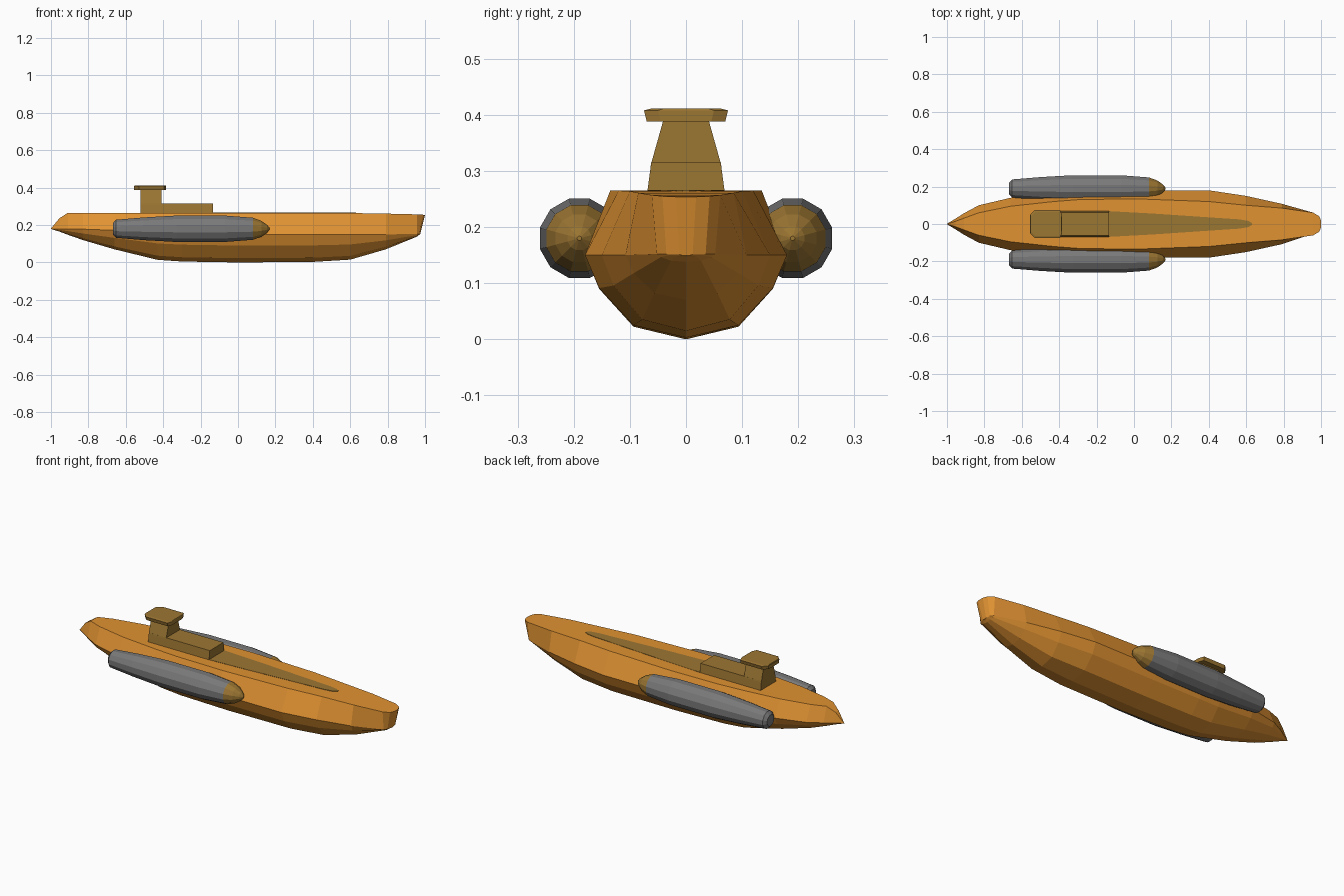
import bpy, bmesh, math

if "Cube" in bpy.data.objects:
    bpy.data.objects.remove(bpy.data.objects["Cube"])


def material(name, rgb):
    m = bpy.data.materials.new(name)
    m.diffuse_color = (*rgb, 1)
    m.use_nodes = True
    m.node_tree.nodes["Principled BSDF"].inputs["Base Color"].default_value = m.diffuse_color
    return m


ORANGE = material("hull orange", (0.75, 0.29, 0.032))
GOLD = material("dark gold", (0.33, 0.18, 0.032))
GREY = material("pod grey", (0.19, 0.19, 0.19))


def loft(name, rings, mats, rule=None):
    """Skin closed rings of equal length, cap both ends."""
    bm = bmesh.new()
    loops = [[bm.verts.new(p) for p in ring] for ring in rings]
    n = len(loops[0])
    for a, b in zip(loops, loops[1:]):
        for i in range(n):
            j = (i + 1) % n
            bm.faces.new((a[i], a[j], b[j], b[i]))
    bm.faces.new(loops[0][::-1])
    bm.faces.new(loops[-1])
    bmesh.ops.remove_doubles(bm, verts=bm.verts, dist=0.0002)
    bmesh.ops.recalc_face_normals(bm, faces=bm.faces)
    if rule:
        for f in bm.faces:
            f.material_index = rule(f.calc_center_median())
    me = bpy.data.meshes.new(name)
    bm.to_mesh(me)
    bm.free()
    ob = bpy.data.objects.new(name, me)
    for m in mats:
        me.materials.append(m)
    bpy.context.collection.objects.link(ob)
    return ob


# Hull stations: x, keel z, chine y, chine z, deck y, deck z, rake
stations = [
    (-1.0, 0.179, 0.001, 0.18, 0.0005, 0.181, 0),
    (-0.955, 0.165, 0.028, 0.18, 0.014, 0.236, 0),
    (-0.91, 0.148, 0.057, 0.18, 0.031, 0.265, 0),
    (-0.83, 0.12, 0.10, 0.178, 0.06, 0.265, 0),
    (-0.66, 0.07, 0.14, 0.172, 0.095, 0.265, 0),
    (-0.43, 0.014, 0.165, 0.16, 0.12, 0.265, 0),
    (-0.30, 0.005, 0.175, 0.155, 0.13, 0.265, 0),
    (0.0, 0.0, 0.18, 0.15, 0.135, 0.265, 0),
    (0.40, 0.003, 0.18, 0.15, 0.12, 0.265, 0),
    (0.60, 0.015, 0.15, 0.15, 0.10, 0.264, 0),
    (0.79, 0.07, 0.108, 0.15, 0.085, 0.261, 0),
    (0.957, 0.138, 0.052, 0.152, 0.061, 0.257, 0),
    (0.99, 0.147, 0.035, 0.152, 0.042, 0.255, 0.02),
    (1.0, 0.149, 0.012, 0.152, 0.018, 0.254, 0.025),
]


def hull_ring(x, k, yc, zc, yd, zd, rake):
    h = zc - k
    side = [(0.52 * yc, k + 0.15 * h), (0.86 * yc, k + 0.6 * h),
            (yc, zc), (yd, zd)]
    pts = [(0, k)] + side + [(-y, z) for y, z in reversed(side)]
    return [(x - rake * (zd - z) / 0.1, y, z) for y, z in pts]


loft("hull", [hull_ring(*s) for s in stations], [ORANGE])


def plan_ring(outline, z, grow=0.0):
    """Mirror a half plan outline (x, y) in y at height z."""
    half = [(x, y + grow) for x, y in outline]
    return ([(x, y, z) for x, y in half] +
            [(x, -y, z) for x, y in reversed(half)])


# Tapered deck strip, a thin plate
strip = [(-0.14, 0.069), (0.1, 0.056), (0.35, 0.039), (0.56, 0.025),
         (0.61, 0.017), (0.63, 0.006)]
loft("deck_strip", [plan_ring(strip, 0.26), plan_ring(strip, 0.2665)], [GOLD])

# Tower base, column and roof plate
base = [(-0.52, 0.062), (-0.135, 0.062)]
loft("tower_base", [plan_ring(base, 0.255, 0.008), plan_ring(base, 0.315)], [GOLD])
column = [(-0.52, 0.04), (-0.41, 0.04)]
loft("tower_column", [plan_ring(column, 0.31, 0.023), plan_ring(column, 0.392)], [GOLD])
roof = [(-0.555, 0.045), (-0.53, 0.07), (-0.395, 0.07), (-0.385, 0.045)]
loft("tower_roof", [plan_ring(roof, 0.388), plan_ring(roof, 0.408, 0.005),
                    plan_ring([(x * 0.98 - 0.009, y * 0.9) for x, y in roof], 0.411)], [GOLD])

# Side pods: twelve-sided spindles with gold noses
pod = [(-0.668, 0.032), (-0.652, 0.05), (-0.50, 0.063), (-0.33, 0.073),
       (-0.07, 0.073), (0.08, 0.061), (0.125, 0.044), (0.155, 0.022), (0.169, 0.004)]
for label, s in (("left", 1), ("right", -1)):
    rings = []
    for x, r in pod:
        angles = [math.radians(15 + 30 * i) for i in range(12)]
        rings.append([(x, s * (0.19 + r * math.cos(a)), 0.18 + r * math.sin(a))
                      for a in angles])
    loft(label + "_pod", rings, [GREY, GOLD], lambda c: int(c.x > 0.08))
